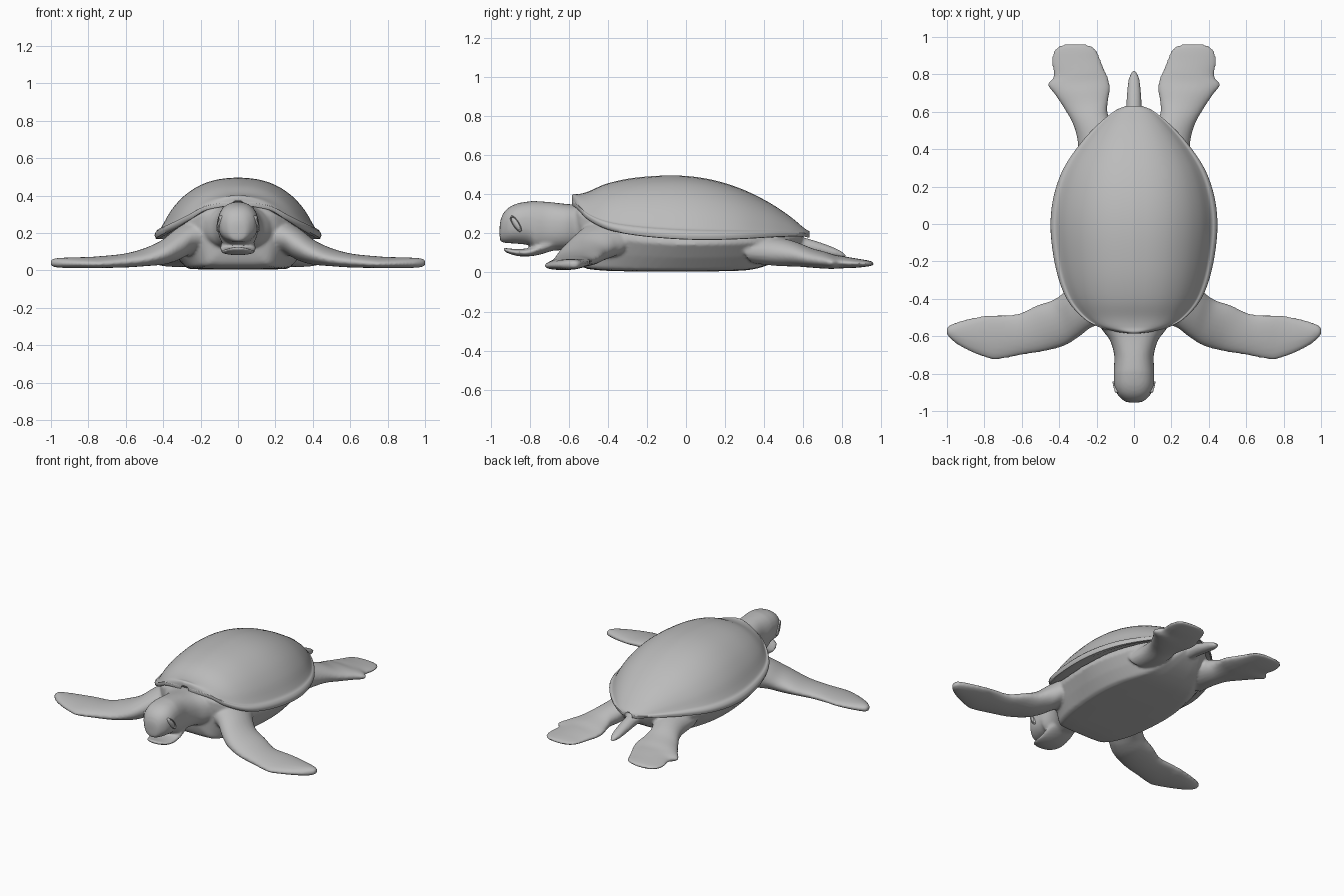
import bpy, bmesh, math
from mathutils import Vector

if "Cube" in bpy.data.objects:
    bpy.data.objects.remove(bpy.data.objects["Cube"])

grey = bpy.data.materials.new("turtle grey")
grey.diffuse_color = (0.5, 0.5, 0.5, 1)
grey.use_nodes = True
grey.node_tree.nodes["Principled BSDF"].inputs["Base Color"].default_value = grey.diffuse_color


def spline(rows, n=5):
    """Catmull-Rom resampling of rows of numbers."""
    rows = [tuple(r) for r in rows]
    p = [rows[0]] + rows + [rows[-1]]
    out = []
    for i in range(1, len(p) - 2):
        for k in range(n):
            t = k / n
            out.append([0.5 * (2 * b + (c - a) * t + (2 * a - 5 * b + 4 * c - d) * t * t
                               + (3 * b - a - 3 * c + d) * t ** 3)
                        for a, b, c, d in zip(p[i - 1], p[i], p[i + 1], p[i + 2])])
    return out + [list(rows[-1])]


def loft(name, rings):
    """Skin closed rings of equal length and cap both ends."""
    bm = bmesh.new()
    vs = [[bm.verts.new(c) for c in r] for r in rings]
    m = len(vs[0])
    for a, b in zip(vs, vs[1:]):
        for j in range(m):
            bm.faces.new((a[j], a[(j + 1) % m], b[(j + 1) % m], b[j]))
    bm.faces.new(vs[0])
    bm.faces.new(vs[-1])
    bmesh.ops.recalc_face_normals(bm, faces=bm.faces)
    me = bpy.data.meshes.new(name)
    bm.to_mesh(me)
    bm.free()
    me.materials.append(grey)
    ob = bpy.data.objects.new(name, me)
    bpy.context.collection.objects.link(ob)
    return ob


def sect(y, w, lo, hi, e=1.0, m=32):
    """Upright superellipse ring at station y."""
    ring = []
    for j in range(m):
        a = 2 * math.pi * j / m
        c, s = math.cos(a), math.sin(a)
        ring.append((w * math.copysign(abs(c) ** e, c), y,
                     (lo + hi) / 2 + (hi - lo) / 2 * math.copysign(abs(s) ** e, s)))
    return ring


def blade(name, rows, side, m=24):
    """Flat limb: rows of edge A xyz, edge B xyz, half thickness."""
    rings = []
    for r in spline(rows):
        a, b, t = Vector(r[:3]), Vector(r[3:6]), r[6]
        ring = []
        for j in range(m):
            q = 2 * math.pi * j / m
            p = (a + b) / 2 + (a - b) / 2 * math.cos(q) + Vector((0, 0, t * math.sin(q)))
            ring.append((p.x * side, p.y, p.z))
        rings.append(ring)
    return loft(name, rings)


def smooth(ob, angle=50):
    bpy.ops.object.select_all(action='DESELECT')
    ob.select_set(True)
    bpy.context.view_layer.objects.active = ob
    bpy.ops.object.shade_smooth_by_angle(angle=math.radians(angle))


# carapace: rows of y, half width, rim height, ridge height
shell_rows = [(-.585, .03, .365, .395), (-.575, .10, .355, .403), (-.55, .19, .335, .402),
              (-.50, .275, .285, .415), (-.40, .36, .235, .457), (-.25, .415, .205, .487),
              (-.05, .445, .187, .497), (.12, .435, .183, .478), (.28, .385, .187, .430),
              (.42, .295, .195, .362), (.53, .195, .200, .290), (.60, .11, .200, .232),
              (.625, .06, .195, .215), (.632, .03, .195, .212)]
dome = spline([(0, 1), (.23, .97), (.45, .87), (.65, .68), (.8, .44), (.89, .22), (.93, .13), (.965, .1)], 3)
rings = []
for y, w, rim, top in spline(shell_rows):
    half = [(w * s, rim + (top - rim) * f) for s, f in dome]
    half += [(w * .99, rim + (top - rim) * .06), (w, rim + .002), (w * .985, rim - .014),
             (w * .94, rim - .016), (w * .86, rim), (w * .4, rim + .01)]
    rings.append([(x, y, z) for x, z in half] + [(-x, y, z) for x, z in reversed(half[1:])])
shell = loft("carapace", rings)
smooth(shell, 60)

skin = []
# torso: flat belly widening up to the shell; rows of y, belly and upper half width, bottom, top
rings = []
for y, b, w, lo, hi in spline([(-.56, .10, .17, .10, .34), (-.53, .17, .22, .03, .34),
                               (-.45, .22, .29, .012, .30), (-.30, .26, .345, .006, .24),
                               (-.05, .28, .385, .004, .21), (.15, .26, .37, .006, .21),
                               (.33, .20, .31, .014, .215), (.45, .14, .23, .05, .215),
                               (.54, .09, .14, .10, .21), (.595, .04, .07, .15, .205)]):
    d = hi - lo
    half = [(b * .5, lo), (b * .92, lo + .004), (b, lo + d * .06), ((b + w) / 2, lo + d * .35),
            (w * .99, lo + d * .68), (w * .97, lo + d * .85), (w * .7, hi - .005), (w * .3, hi)]
    rings.append([(x, y, z) for x, z in half] + [(-x, y, z) for x, z in reversed(half)])
skin.append(loft("torso", rings))

# neck and upper head
neck = [(-.40, .22, .10, .32), (-.54, .185, .11, .345), (-.62, .13, .115, .352),
        (-.70, .106, .11, .361), (-.77, .108, .11, .366), (-.80, .108, .138, .365),
        (-.86, .106, .147, .355), (-.905, .092, .150, .335), (-.935, .067, .153, .305),
        (-.950, .045, .16, .270), (-.955, .018, .18, .24)]
skin.append(loft("neck_and_head", [sect(*r, .85) for r in spline(neck)]))

# lower jaw
jaw = [(-.66, .08, .12, .19), (-.74, .095, .094, .16), (-.80, .094, .083, .128),
       (-.86, .086, .084, .120), (-.91, .066, .098, .124), (-.935, .035, .112, .127)]
skin.append(loft("lower_jaw", [sect(*r) for r in spline(jaw)]))

# tail
tail = [(.48, .05, .11, .20), (.60, .042, .10, .18), (.70, .038, .085, .15),
        (.78, .028, .075, .118), (.82, .008, .078, .092)]
skin.append(loft("tail", [sect(*r) for r in spline(tail)]))

front = [(.10, -.52, .20, .22, -.28, .18, .09), (.22, -.55, .18, .32, -.30, .155, .088),
         (.29, -.60, .135, .37, -.36, .135, .083), (.37, -.65, .095, .43, -.405, .10, .066),
         (.48, -.68, .06, .52, -.435, .08, .046), (.60, -.70, .045, .62, -.48, .06, .036),
         (.73, -.725, .035, .74, -.487, .055, .030), (.79, -.715, .035, .80, -.49, .05, .029),
         (.88, -.68, .037, .89, -.508, .046, .028), (.95, -.64, .038, .96, -.53, .044, .026),
         (.99, -.605, .04, .992, -.545, .042, .02), (1.002, -.585, .04, 1.002, -.56, .04, .01)]
rear = [(.30, .30, .11, .10, .42, .12, .07), (.30, .43, .10, .12, .53, .11, .072),
        (.325, .53, .09, .142, .60, .095, .062), (.375, .62, .07, .138, .66, .08, .05),
        (.43, .70, .058, .128, .72, .068, .043), (.463, .745, .05, .134, .77, .06, .036),
        (.43, .79, .05, .155, .82, .055, .031), (.44, .86, .046, .178, .88, .05, .024),
        (.435, .915, .045, .20, .93, .048, .017), (.41, .948, .045, .235, .955, .046, .011),
        (.38, .96, .045, .27, .962, .045, .006)]
for side, tag in ((1, "right"), (-1, "left")):
    skin.append(blade("front_flipper_" + tag, front, side))
    skin.append(blade("rear_flipper_" + tag, rear, side))

# fuse the soft parts into one continuous skin
bpy.ops.object.select_all(action='DESELECT')
for ob in skin:
    ob.select_set(True)
bpy.context.view_layer.objects.active = skin[0]
bpy.ops.object.join()
body = bpy.context.view_layer.objects.active
body.name = "skin_body"
fuse = body.modifiers.new("fuse", 'REMESH')
fuse.mode = 'VOXEL'
fuse.voxel_size = .0095
fuse.use_smooth_shade = True
soft = body.modifiers.new("soften", 'SMOOTH')
soft.factor = .5
soft.iterations = 4

# eyes: almond eyeball with a raised lid around it
for side, tag in ((1, "right"), (-1, "left")):
    tilt = math.radians(35)
    loops = []
    for size, out in ((1.3, -.02), (1.25, .004), (1.08, .007), (.95, .001), (.6, .006), (.1, .008)):
        ring = []
        for j in range(20):
            a = 2 * math.pi * j / 20
            u, v = .024 * size * math.cos(a), .040 * size * math.sin(a)
            y = -.872 + u * math.cos(tilt) + v * math.sin(tilt) * -.6
            z = .25 - u * math.sin(tilt) * .6 + v * math.cos(tilt)
            # follow the taper of the head toward the snout
            x = .102 + out + (y + .872) * .25
            ring.append((side * x, y, z))
        loops.append(ring)
    smooth(loft("eye_" + tag, loops), 60)
